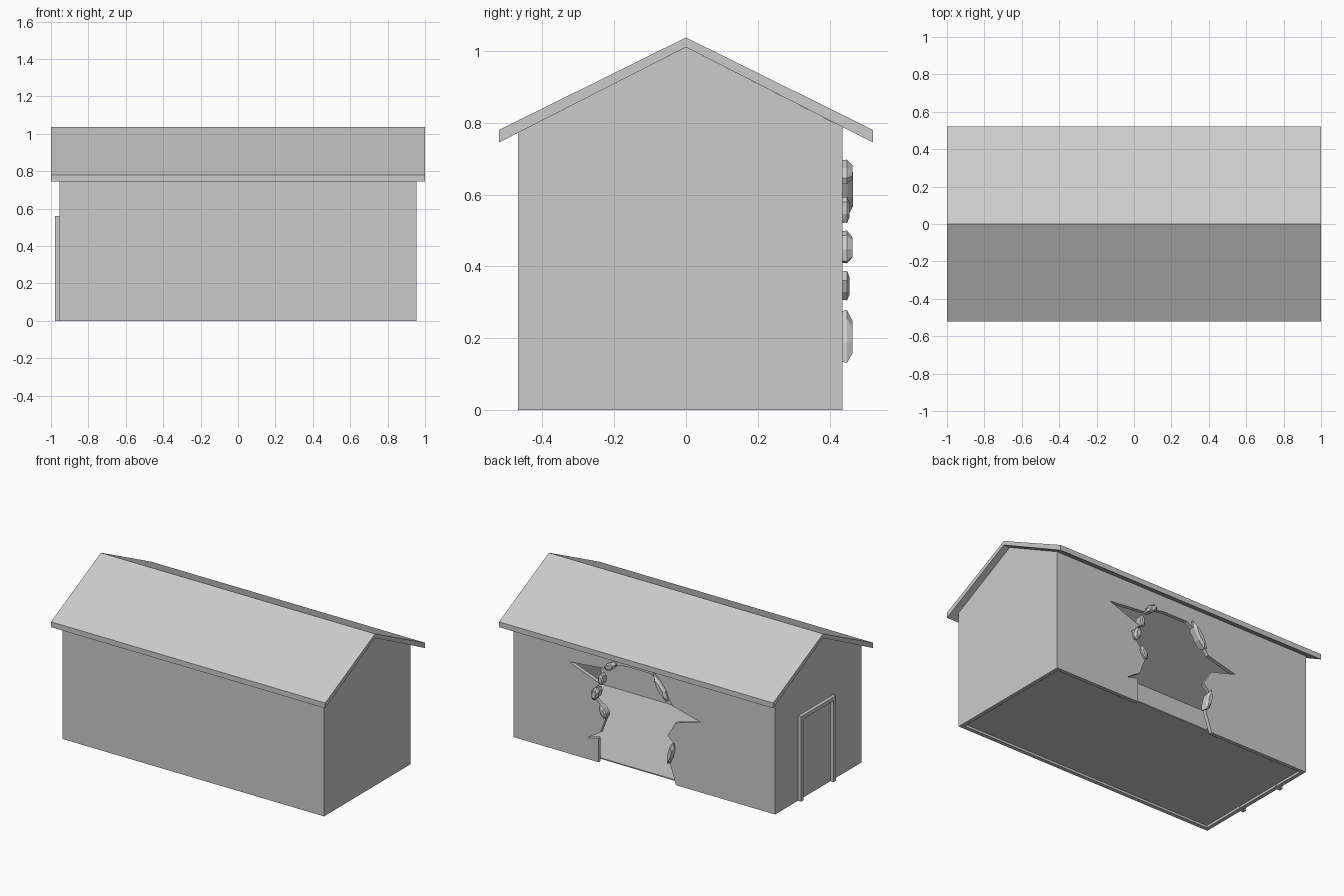
import bpy, bmesh, math, random
from mathutils import Vector

if "Cube" in bpy.data.objects:
    bpy.data.objects.remove(bpy.data.objects["Cube"])

random.seed(4)


def prism(name, points, start, depth):
    """Extrude a closed outline of 3D points along a vector."""
    bm = bmesh.new()
    face = bm.faces.new([bm.verts.new(Vector(p) + Vector(start)) for p in points])
    ext = bmesh.ops.extrude_face_region(bm, geom=[face])
    verts = [v for v in ext["geom"] if isinstance(v, bmesh.types.BMVert)]
    bmesh.ops.translate(bm, verts=verts, vec=depth)
    bmesh.ops.recalc_face_normals(bm, faces=bm.faces)
    mesh = bpy.data.meshes.new(name)
    bm.to_mesh(mesh)
    bm.free()
    obj = bpy.data.objects.new(name, mesh)
    bpy.context.collection.objects.link(obj)
    return obj


def box(name, lo, hi):
    pts = [(lo[0], lo[1], 0), (hi[0], lo[1], 0), (hi[0], hi[1], 0), (lo[0], hi[1], 0)]
    return prism(name, pts, (0, 0, lo[2]), (0, 0, hi[2] - lo[2]))


def cut(obj, cutter):
    mod = obj.modifiers.new("cut", "BOOLEAN")
    mod.operation = "DIFFERENCE"
    mod.solver = "EXACT"
    mod.object = cutter
    bpy.context.view_layer.objects.active = obj
    bpy.ops.object.modifier_apply(modifier=mod.name)
    bpy.data.objects.remove(cutter)


# Gabled wall shell, hollow and open below
gable = [(-.467, 0), (.435, 0), (.435, .788), (0, 1.01), (-.467, .772)]
walls = prism("walls", [(0, y, z) for y, z in gable], (-.955, 0, 0), (1.91, 0, 0))
cut(walls, box("room_cutter", (-.93, -.442, -.1), (.93, .41, 1.2)))

# Jagged breach through the back wall
breach = [(.335, -.05), (.335, .158), (.415, .14), (.32, .2), (.27, .33), (.34, .405),
          (.385, .46), (.32, .52), (.55, .605), (.285, .63), (.25, .665), (.13, .685),
          (-.045, .685), (-.14, .62), (-.205, .515), (-.41, .462), (-.228, .41),
          (-.17, .31), (-.226, .26), (-.178, .16), (-.248, -.05)]
cut(walls, prism("breach_cutter", [(x, 0, z) for x, z in breach], (0, .36, 0), (0, .2, 0)))

# Roof
roof = [(-.52, .745), (0, 1.01), (.52, .745), (.52, .78), (0, 1.037), (-.52, .78)]
prism("roof", [(0, y, z) for y, z in roof], (-1, 0, 0), (2, 0, 0))

# Recessed floor
box("floor", (-.935, -.447, .015), (.935, .415, .022))

# Door frame on the left end
frame = [(-.166, 0), (-.166, .56), (.196, .56), (.196, 0), (.17, 0), (.17, .535),
         (-.14, .535), (-.14, 0)]
prism("door_frame", [(0, y, z) for y, z in frame], (-.978, 0, 0), (.05, 0, 0))


def chip(x, z, length, width, angle):
    """Broken masonry lump: irregular ring with a smaller raised front."""
    bm = bmesh.new()
    ring = [(random.uniform(.85, 1.1), i * math.tau / 7) for i in range(7)]
    front = .46 + random.uniform(-.006, .005)
    for y, k in ((.405, .85), (.448, 1), (front, .6)):
        for r, a in ring:
            u, v = length * k * r * math.cos(a) / 2, width * k * r * math.sin(a) / 2
            bm.verts.new((x + u * math.cos(angle) - v * math.sin(angle), y,
                          z + u * math.sin(angle) + v * math.cos(angle)))
    bmesh.ops.convex_hull(bm, input=bm.verts)
    mesh = bpy.data.meshes.new("broken_masonry")
    bm.to_mesh(mesh)
    bm.free()
    bpy.context.collection.objects.link(bpy.data.objects.new("broken_masonry", mesh))


# Lumps along the breach edge
for spec in [(.24, .66, .11, .05, 2.6), (-.13, .61, .2, .05, 1.0), (.35, .45, .1, .05, 1.9),
             (.295, .345, .09, .045, 1.1), (-.2, .2, .15, .04, 1.8),
             (.31, .555, .08, .04, 1.5)]:
    chip(*spec)
